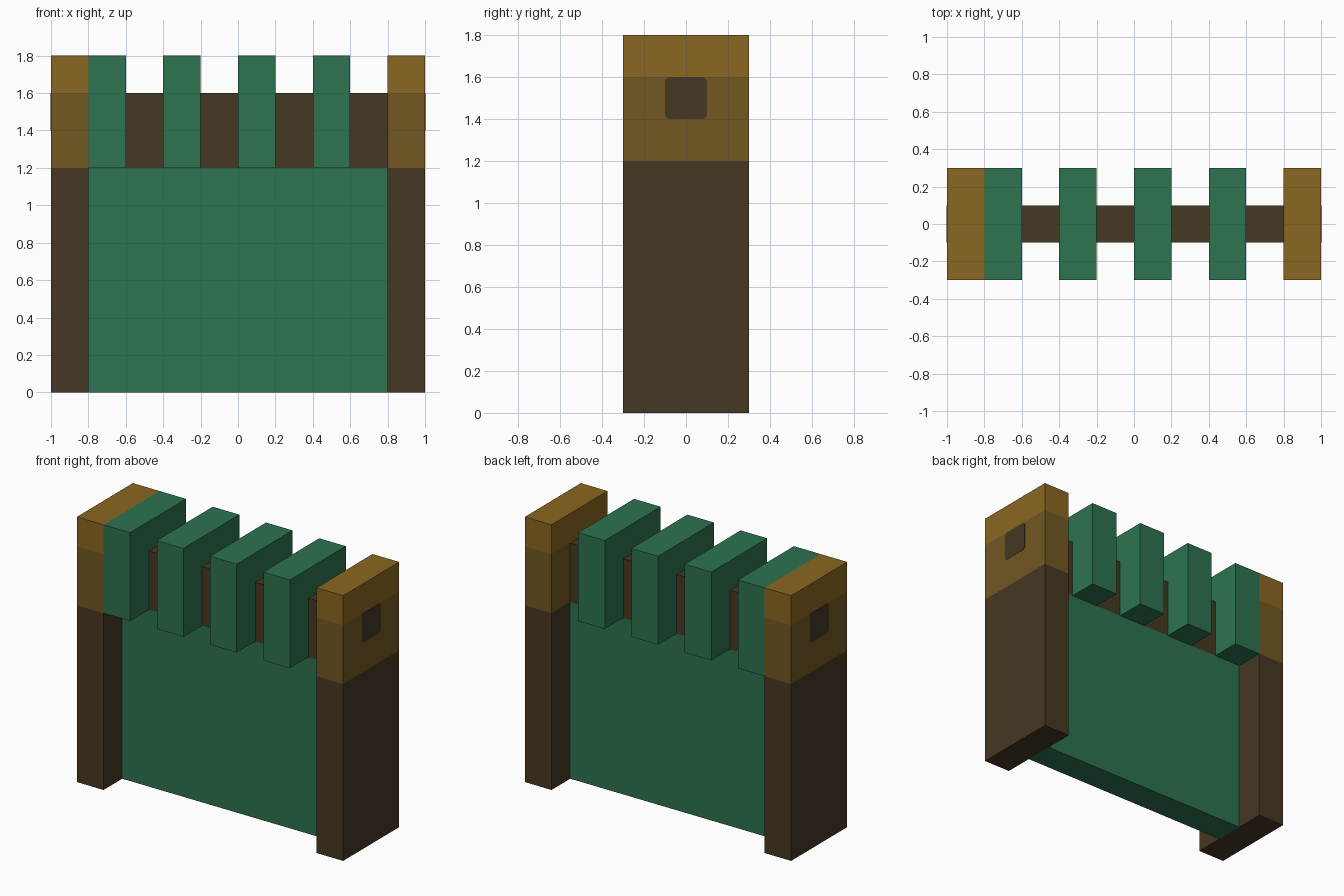
import bpy
import bmesh

cube = bpy.data.objects.get("Cube")
if cube:
    bpy.data.objects.remove(cube, do_unlink=True)


def linear(c):
    c /= 255
    return c / 12.92 if c <= 0.04045 else ((c + 0.055) / 1.055) ** 2.4


def material(name, rgb):
    mat = bpy.data.materials.new(name)
    col = (*[linear(c) for c in rgb], 1)
    mat.diffuse_color = col
    mat.use_nodes = True
    bsdf = next(n for n in mat.node_tree.nodes if n.type == 'BSDF_PRINCIPLED')
    bsdf.inputs["Base Color"].default_value = col
    return mat


GREEN = material("green", (45, 115, 79))
BROWN = material("dark_brown", (70, 56, 35))
OCHRE = material("dull_ochre", (113, 88, 33))
GOLD = material("gold_brown", (138, 103, 33))


def box(name, lo, hi, mats, cuts=(), chamfer=0):
    """Box between two corners, cut at heights; each band takes the next material."""
    bm = bmesh.new()
    bmesh.ops.create_cube(bm, size=1)
    for v in bm.verts:
        v.co = [(a + b) / 2 + c * (b - a) for a, b, c in zip(lo, hi, v.co)]
    for z in cuts:
        bmesh.ops.bisect_plane(bm, geom=bm.verts[:] + bm.edges[:] + bm.faces[:],
                               plane_co=(0, 0, z), plane_no=(0, 0, 1))
    if chamfer:  # cut the corners along x
        edges = [e for e in bm.edges
                 if abs(e.verts[0].co.x - e.verts[1].co.x) > 1e-5]
        bmesh.ops.bevel(bm, geom=edges, offset=chamfer, segments=1, affect='EDGES')
    for f in bm.faces:
        f.material_index = sum(f.calc_center_median().z > z for z in cuts)
    bmesh.ops.recalc_face_normals(bm, faces=bm.faces[:])
    mesh = bpy.data.meshes.new(name)
    bm.to_mesh(mesh)
    bm.free()
    for m in mats:
        mesh.materials.append(m)
    obj = bpy.data.objects.new(name, mesh)
    bpy.context.collection.objects.link(obj)
    return obj


# End posts in three coloured bands, each with a dark bar end on its outer face
for side, s in (("left", 1), ("right", -1)):
    x0, x1 = sorted((0.8 * s, 1.0 * s))
    box(side + "_post", (x0, -0.3, 0), (x1, 0.3, 1.8),
        [BROWN, OCHRE, GOLD], cuts=(1.2, 1.6))
    x0, x1 = sorted((0.998 * s, 1.002 * s))
    box(side + "_bar_end", (x0, -0.1, 1.4), (x1, 0.1, 1.6), [BROWN], chamfer=0.015)

# Panel and the bar along its top
box("panel", (-0.8, -0.1, 0), (0.8, 0.1, 1.2), [GREEN])
box("top_bar", (-0.8, -0.1, 1.2), (0.8, 0.1, 1.6), [BROWN])

# Evenly spaced hanging loops around the bar
for i in range(4):
    x = -0.8 + 0.4 * i
    box(f"loop_{i + 1}", (x, -0.3, 1.2), (x + 0.2, 0.3, 1.8), [GREEN])
